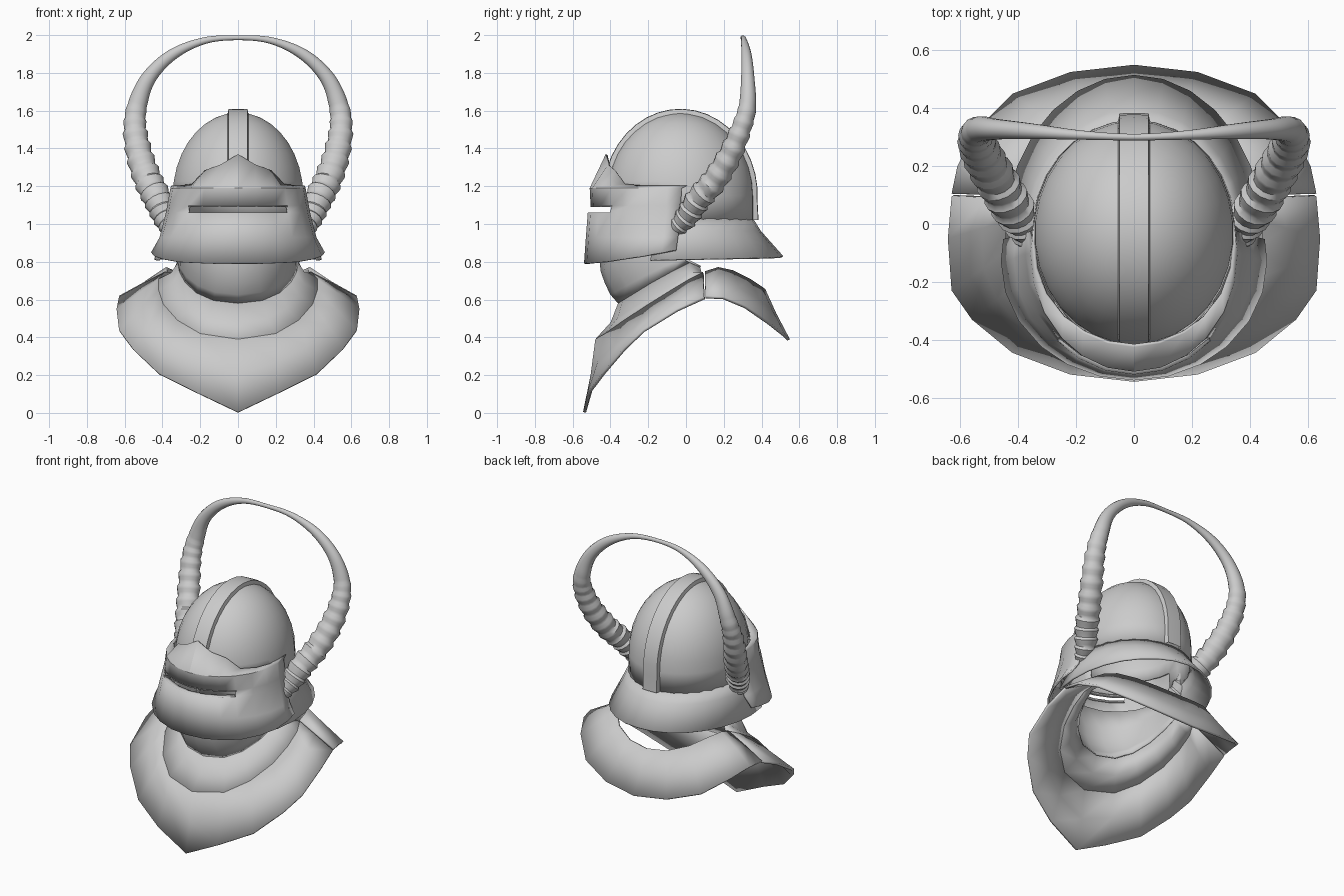
import bpy, bmesh, math
from mathutils import Vector

if "Cube" in bpy.data.objects:
    bpy.data.objects.remove(bpy.data.objects["Cube"])

steel = bpy.data.materials.new("grey_steel")
steel.diffuse_color = (0.6, 0.6, 0.6, 1)
steel.use_nodes = True
steel.node_tree.nodes["Principled BSDF"].inputs["Base Color"].default_value = steel.diffuse_color


def finish(name, bm, thick=0.0, angle=35):
    bmesh.ops.recalc_face_normals(bm, faces=bm.faces)
    me = bpy.data.meshes.new(name)
    bm.to_mesh(me)
    bm.free()
    ob = bpy.data.objects.new(name, me)
    bpy.context.collection.objects.link(ob)
    me.materials.append(steel)
    bpy.ops.object.select_all(action='DESELECT')
    ob.select_set(True)
    bpy.context.view_layer.objects.active = ob
    bpy.ops.object.shade_smooth_by_angle(angle=math.radians(angle))
    if thick:
        mod = ob.modifiers.new("plate", 'SOLIDIFY')
        mod.thickness = thick
        mod.offset = -1
    return ob


def loft(rows, skip=lambda r, c: False):
    """Skin half rows, which start at x = 0, and mirror them to the other side."""
    bm = bmesh.new()
    n = len(rows[0])
    grid = []
    for row in rows:
        full = [(-x, y, z) for x, y, z in reversed(row[1:])] + list(row)
        grid.append([bm.verts.new(p) for p in full])
    for r in range(len(rows) - 1):
        for i in range(2 * n - 2):
            c = i - (n - 1) if i >= n - 1 else n - 2 - i
            if not skip(r, c):
                a, b = grid[r], grid[r + 1]
                bm.faces.new((a[i], a[i + 1], b[i + 1], b[i]))
    bmesh.ops.delete(bm, geom=[v for v in bm.verts if not v.link_faces], context='VERTS')
    return bm


def arc(t, a, b, cy, z, back=False):
    t = math.radians(t)
    return (a * math.sin(t), cy + (b if back else -b) * math.cos(t), z)


def lerp(p, q, f):
    return tuple(u + (v - u) * f for u, v in zip(p, q))


# skull dome: ellipsoid above z 1.15, straight skirt at the back only
CY, CZ, RX, RY, RZ = -0.03, 1.15, 0.347, 0.39, 0.44
dome_t = [12 * i for i in range(16)]
rows = [[arc(t, RX + 0.005, RY, CY, 1.02, True) for t in dome_t]]
for e in [0, 10, 20, 30, 40, 50, 60, 70, 80, 89]:
    k, z = math.cos(math.radians(e)), CZ + RZ * math.sin(math.radians(e))
    rows.append([arc(t, RX * k, RY * k, CY, z, True) for t in dome_t])
bm = loft(rows, lambda r, c: r == 0 and c >= 8)
bmesh.ops.remove_doubles(bm, verts=bm.verts, dist=0.0005)
finish("skull_dome", bm, 0.012)

# raised band running over the dome
rows = []
for i in range(19):
    e = math.radians(-4 + i * 166 / 18)
    ring = []
    for x, h in [(0, 0.02), (0.05, 0.018), (0.058, -0.02)]:
        ring.append((x, CY + (RY + h) * math.cos(e), CZ + (RZ + h) * math.sin(e)))
    rows.append(ring)
rows.insert(0, [(x, y + 0.005, 1.02) for x, y, z in rows[0]])
finish("dome_band", loft(rows), 0, 30)

# visor with peaked brow and open eye slit
vt = [0, 15, 30, 44, 60, 75, 90, 101]
peak = [1.37, 1.315, 1.285, 1.212, 1.205, 1.205, 1.205, 1.205]
low = [0.79, 0.79, 0.795, 0.80, 0.815, 0.83, 0.85, 0.865]
rows = [[arc(t, 0.46, 0.41, -0.13, z) for t, z in zip(vt, low)],
        [arc(t, 0.415, 0.41, -0.12, 0.93) for t in vt],
        [arc(t, 0.382, 0.415, -0.105, 1.06) for t in vt],
        [arc(t, 0.375, 0.40, -0.105, 1.097) for t in vt],
        [arc(t, 0.358, 0.41, -0.10, 1.19) for t in vt],
        [arc(t, 0.352, 0.365, -0.06, z) for t, z in zip(vt, peak)]]
finish("visor", loft(rows, lambda r, c: r == 2 and c < 3), 0.012, 30)

# lips folded inward along the slit
for nm, z, b in [("slit_lower_lip", 1.062, 0.415), ("slit_upper_lip", 1.097, 0.40)]:
    ts = vt[:4]
    finish(nm, loft([[arc(t, 0.378, b, -0.105, z) for t in ts],
                     [arc(t, 0.35, b - 0.03, -0.105, z) for t in ts]]), 0.006)

# flared neck guard
gt = [0, 13, 26, 39, 52, 65, 78, 92, 107]
rows = [[arc(t, 0.352, 0.385, CY, 1.03, True) for t in gt],
        [arc(t, 0.38, 0.425, CY, 0.965, True) for t in gt],
        [arc(t, 0.445, 0.545, CY, 0.83 - 0.02 * t / 107, True) for t in gt]]
finish("neck_guard", loft(rows), 0.012)

# chin guard and gorget share the neck line
neck = [(0, -0.36, 0.58), (0.13, -0.335, 0.595), (0.22, -0.27, 0.635),
        (0.28, -0.18, 0.69), (0.31, -0.08, 0.745), (0.32, 0.02, 0.795), (0.335, 0.075, 0.77)]
rim = [(0, -0.48, 0.39), (0.2, -0.43, 0.42), (0.32, -0.33, 0.49),
       (0.395, -0.2, 0.575), (0.42, -0.08, 0.65), (0.42, 0.02, 0.71), (0.39, 0.09, 0.745)]
hem = [(0, -0.545, 0.005), (0.22, -0.52, 0.11), (0.42, -0.445, 0.21),
       (0.56, -0.33, 0.345), (0.63, -0.23, 0.44), (0.643, -0.05, 0.55), (0.63, 0.095, 0.615)]

ct = [0, 20, 40, 58, 75, 92, 100]
top = [arc(t, 0.315, 0.36, -0.1, 0.96) for t in ct]
rows = []
for f, bulge in [(0, 0), (0.12, 0.4), (0.28, 0.7), (0.45, 0.92), (0.65, 1), (1, 1)]:
    row = []
    for p, q in zip(neck, top):
        x, y, _ = lerp(p, q, bulge)
        row.append((x, y, p[2] + (q[2] - p[2]) * f))
    rows.append(row)
finish("chin_guard", loft(rows), 0.01, 40)

mid = [lerp(a, b, 0.45) for a, b in zip(neck, rim)]
mid = [(x * 0.97, y + 0.015 * (y < 0), z - 0.015) for x, y, z in mid]
finish("gorget_collar", loft([neck, mid, rim]), 0.01, 40)


def plate(name, inner, outer):
    half = [lerp(a, b, 0.5) for a, b in zip(inner, outer)]
    half = [(x * 0.99, y * 0.985, z + 0.005) for x, y, z in half]
    finish(name, loft([inner, half, outer]), 0.016)


plate("gorget_front", rim, hem)

# back plate of the gorget
back_in = [(0, 0.42, 0.655), (0.14, 0.40, 0.67), (0.26, 0.34, 0.71),
           (0.34, 0.25, 0.755), (0.38, 0.17, 0.772), (0.385, 0.10, 0.75)]
back_out = [(0, 0.55, 0.39), (0.22, 0.525, 0.415), (0.42, 0.45, 0.475),
            (0.55, 0.32, 0.565), (0.61, 0.2, 0.615), (0.63, 0.105, 0.62)]
plate("gorget_back", back_in, back_out)

# horns: ridged lower half, smooth tips meeting above the dome
path = [(0.35, -0.06, 0.97, 0.05), (0.385, 0.005, 1.04, 0.066), (0.425, 0.065, 1.13, 0.072),
        (0.475, 0.15, 1.23, 0.072), (0.52, 0.23, 1.36, 0.068), (0.545, 0.29, 1.5, 0.06),
        (0.535, 0.325, 1.62, 0.052), (0.475, 0.327, 1.77, 0.04), (0.35, 0.32, 1.895, 0.03),
        (0.18, 0.307, 1.97, 0.018), (0, 0.3, 1.986, 0.013)]
pts = [Vector(p) for p in path]
pts = [pts[0] * 2 - pts[1]] + pts + [Vector((-0.18, 0.307, 1.97, 0.018))]
STEP, SIDES = 8, 14
saw = [-0.07, -0.02, 0.05, 0.11]
samples = []
for s in range(1, len(pts) - 2):
    a, b, c, d = pts[s - 1:s + 3]
    for k in range(STEP + (s == len(pts) - 3)):
        u = k / STEP
        samples.append(0.5 * (2 * b + (c - a) * u + (2 * a - 5 * b + 4 * c - d) * u * u
                              + (3 * b - a - 3 * c + d) * u ** 3))
bm = bmesh.new()
rings = []
for i, p in enumerate(samples):
    q0, q1 = samples[max(i - 1, 0)], samples[min(i + 1, len(samples) - 1)]
    tan = (q1 - q0).to_3d().normalized()
    if i == len(samples) - 1:
        tan = Vector((-1, 0, 0))
    side = tan.cross(Vector((0, 1, 0))).normalized()
    up = side.cross(tan)
    fade = max(0, min(1, (52 - i) / 14))
    r = p[3] * (1 + saw[i % 4] * fade)
    ring = []
    for j in range(SIDES):
        w = 2 * math.pi * j / SIDES
        ring.append(bm.verts.new(p.to_3d() + side * (r * math.cos(w)) + up * (r * 0.9 * math.sin(w))))
    rings.append(ring)
for a, b in zip(rings, rings[1:]):
    for j in range(SIDES):
        k = (j + 1) % SIDES
        bm.faces.new((a[j], a[k], b[k], b[j]))
bm.faces.new(rings[0])
horns = finish("horns", bm, 0, 45)
horns.modifiers.new("other_side", 'MIRROR')
